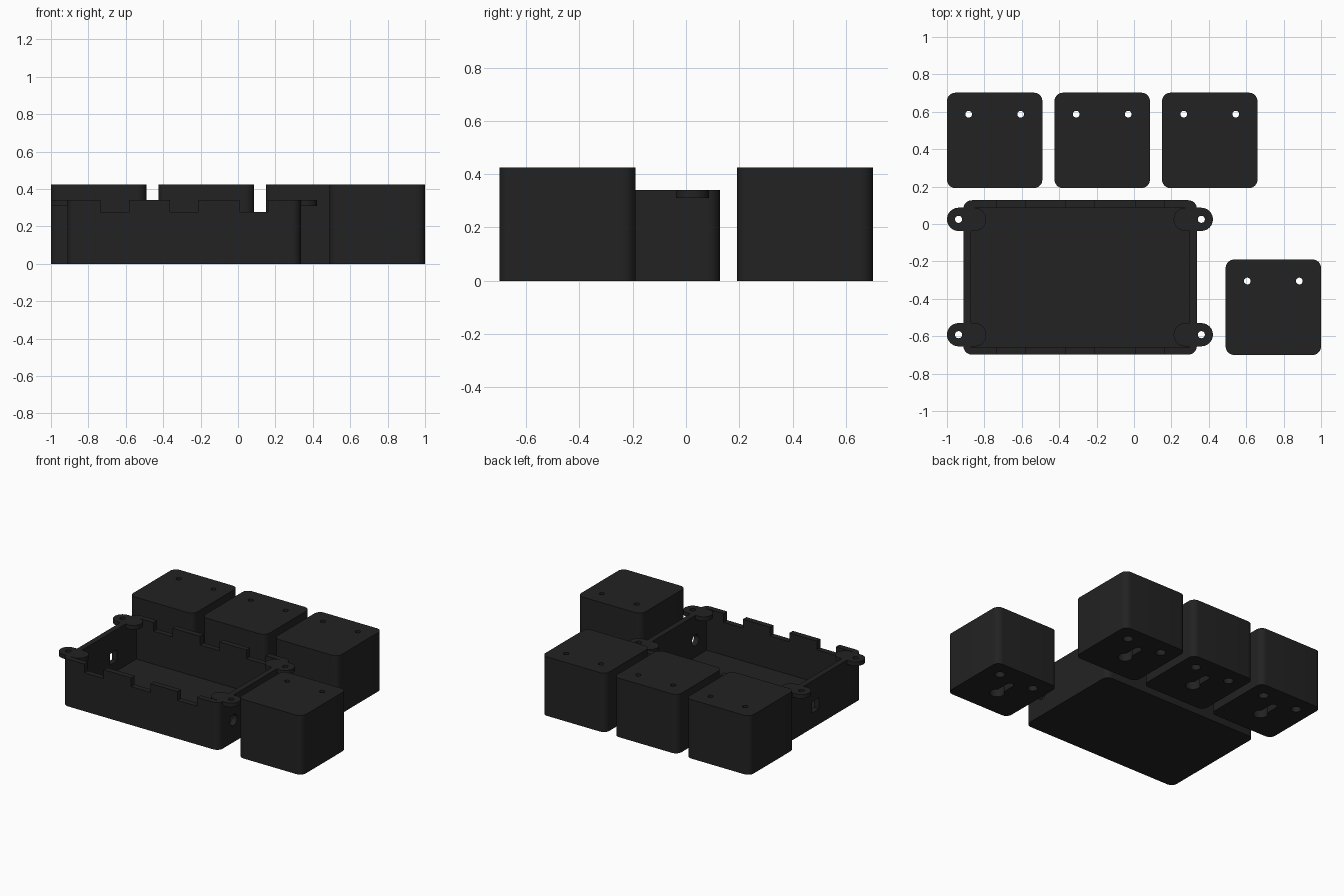
import bpy, bmesh, math
from mathutils import Matrix

if "Cube" in bpy.data.objects:
    bpy.data.objects.remove(bpy.data.objects["Cube"])

black = bpy.data.materials.new("charcoal_plastic")
black.diffuse_color = (0.016, 0.016, 0.016, 1)
black.use_nodes = True
black.node_tree.nodes["Principled BSDF"].inputs["Base Color"].default_value = black.diffuse_color


def prism(name, pts, z0, z1):
    """Extrude a flat outline from z0 to z1."""
    bm = bmesh.new()
    face = bm.faces.new([bm.verts.new((x, y, z0)) for x, y in pts])
    ext = bmesh.ops.extrude_face_region(bm, geom=[face])
    for v in ext["geom"]:
        if isinstance(v, bmesh.types.BMVert):
            v.co.z = z1
    bmesh.ops.recalc_face_normals(bm, faces=bm.faces)
    me = bpy.data.meshes.new(name)
    bm.to_mesh(me)
    bm.free()
    me.materials.append(black)
    ob = bpy.data.objects.new(name, me)
    bpy.context.collection.objects.link(ob)
    return ob


def rounded(x0, x1, y0, y1, r, seg=8):
    """Rounded rectangle outline, counter-clockwise."""
    pts = []
    for i, (cx, cy) in enumerate([(x1 - r, y1 - r), (x0 + r, y1 - r),
                                  (x0 + r, y0 + r), (x1 - r, y0 + r)]):
        for k in range(seg + 1):
            a = math.pi / 2 * (i + k / seg)
            pts.append((cx + r * math.cos(a), cy + r * math.sin(a)))
    return pts


def circle(cx, cy, r, n=32):
    return [(cx + r * math.cos(2 * math.pi * k / n),
             cy + r * math.sin(2 * math.pi * k / n)) for k in range(n)]


def rect(x0, x1, y0, y1):
    return [(x0, y0), (x1, y0), (x1, y1), (x0, y1)]


def combine(ob, other, op="DIFFERENCE"):
    """Apply a boolean and remove the helper."""
    bpy.context.view_layer.objects.active = ob
    m = ob.modifiers.new("bool", "BOOLEAN")
    m.operation, m.solver, m.object = op, "EXACT", other
    bpy.ops.object.modifier_apply(modifier=m.name)
    bpy.data.objects.remove(other)


def cut(ob, pts, z0, z1):
    combine(ob, prism("cutter", pts, z0, z1))


def finish(ob):
    bpy.ops.object.select_all(action="DESELECT")
    ob.select_set(True)
    bpy.context.view_layer.objects.active = ob
    bpy.ops.object.shade_smooth_by_angle(angle=math.radians(30))


# Mounting block with screw holes and a keyhole pocket underneath
H, B = 0.425, 0.255
block = prism("mounting_block", rounded(-B, B, -B, B, 0.045), 0, H)
for sx in (-0.139, 0.139):
    cut(block, circle(sx, 0.14, 0.018), -0.1, H + 0.1)
    cut(block, circle(sx, 0.14, 0.033), -0.1, H - 0.08)
cut(block, circle(0, -0.055, 0.048), -0.1, 0.12)
cut(block, rounded(-0.024, 0.024, -0.055, 0.1, 0.0235), -0.1, 0.06)
cut(block, rounded(-0.047, 0.047, -0.1, 0.122, 0.0465), 0.05, 0.12)
finish(block)
block.location = (-0.745, 0.447, 0)
for i, (x, y) in enumerate([(-0.17, 0.447), (0.405, 0.447), (0.745, -0.445)]):
    copy = block.copy()
    copy.name = f"mounting_block_{i + 2}"
    copy.location = (x, y, 0)
    bpy.context.collection.objects.link(copy)

# Open tray
X0, X1, Y0, Y1, T, W = -0.912, 0.336, -0.698, 0.127, 0.34, 0.04
tray = prism("tray", rounded(X0, X1, Y0, Y1, 0.045), 0, T)
cut(tray, rect(X0 + W, X1 - W, Y0 + W, Y1 - W), 0.04, T + 0.1)

# Notches across the long walls
for x in (-0.735, -0.363, 0.007):
    cut(tray, rect(x, x + 0.153, Y0 - 0.1, Y1 + 0.1), 0.277, T + 0.1)

# Square port in the left wall
cut(tray, rect(X0 - 0.05, X0 + 0.1, -0.215, -0.13), 0.11, 0.19)

# Round port in the right wall
port = prism("cutter", circle(0, 0, 0.04), -0.1, 0.1)
port.data.transform(Matrix.Translation((X1, -0.53, 0.16)) @ Matrix.Rotation(math.pi / 2, 4, "Y"))
combine(tray, port)

# Corner mounting ears with screw holes
for y in (0.025, -0.592):
    for x0, x1, hx in ((-1.0, -0.79, -0.938), (0.212, 0.422, 0.36)):
        ear = prism("ear", rounded(x0, x1, y - 0.062, y + 0.062, 0.0615), 0.31, T)
        combine(tray, ear, "UNION")
        cut(tray, circle(hx, y, 0.019), 0.25, T + 0.1)
finish(tray)
